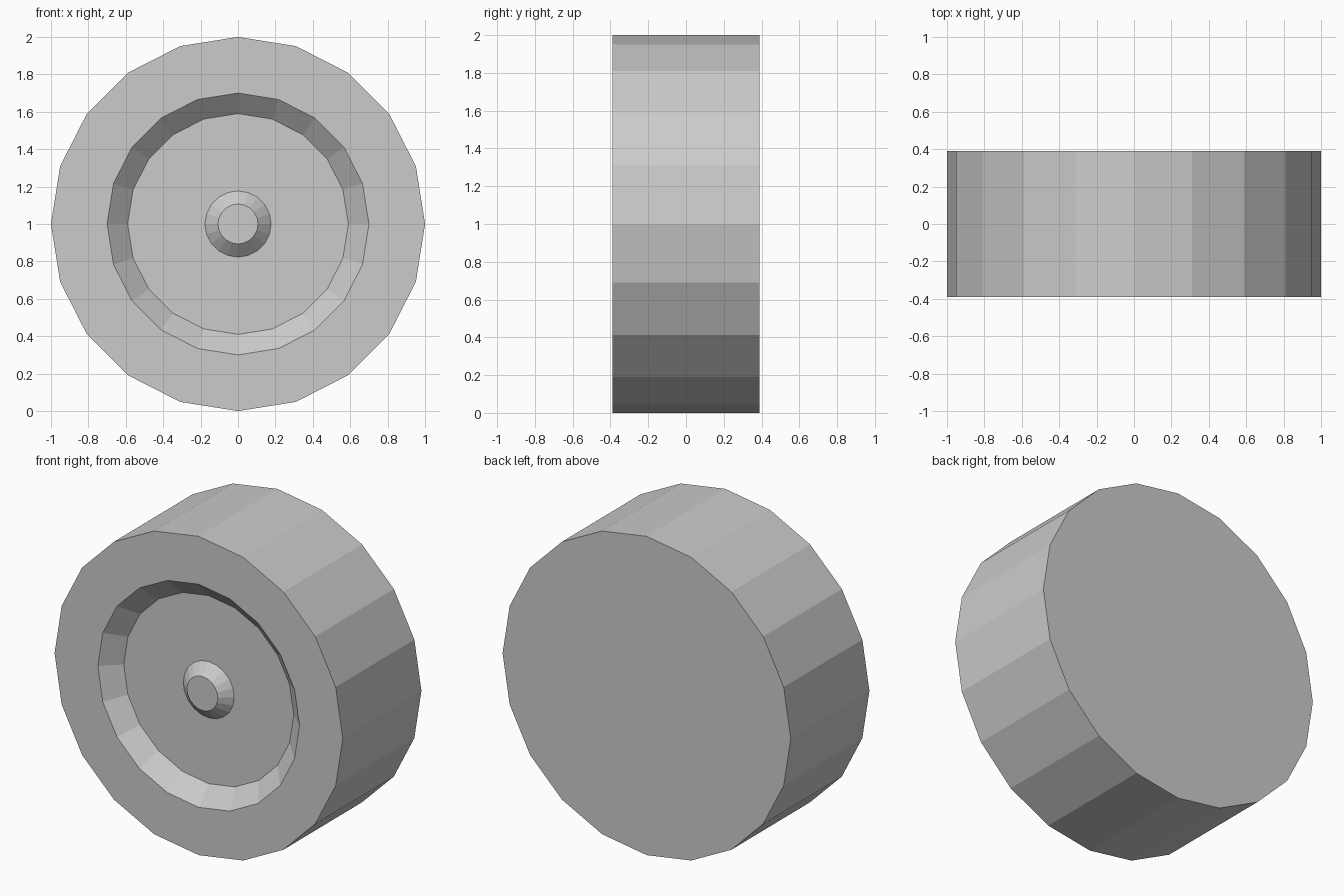
import bpy, bmesh, math

if "Cube" in bpy.data.objects:
    bpy.data.objects.remove(bpy.data.objects["Cube"])

SIDES = 20


def lathe(name, profile):
    """Revolve (radius, y) points around the y axis and cap both ends."""
    bm = bmesh.new()
    rings = []
    for r, y in profile:
        rings.append([bm.verts.new((r * math.cos(2 * math.pi * i / SIDES), y,
                                    r * math.sin(2 * math.pi * i / SIDES)))
                      for i in range(SIDES)])
    for a, b in zip(rings, rings[1:]):
        for i in range(SIDES):
            j = (i + 1) % SIDES
            bm.faces.new((a[i], a[j], b[j], b[i]))
    bm.faces.new(rings[0])
    bm.faces.new(rings[-1])
    bmesh.ops.recalc_face_normals(bm, faces=bm.faces)
    mesh = bpy.data.meshes.new(name)
    bm.to_mesh(mesh)
    bm.free()
    obj = bpy.data.objects.new(name, mesh)
    obj.location.z = 1.0
    bpy.context.collection.objects.link(obj)
    return obj


# Wheel: back face, tread, front sidewall, sloped recess, dished disc, raised hub
lathe("wheel", [
    (1.0, 0.39), (1.0, -0.39),
    (0.70, -0.39), (0.59, -0.29),
    (0.177, -0.29), (0.107, -0.353),
])
